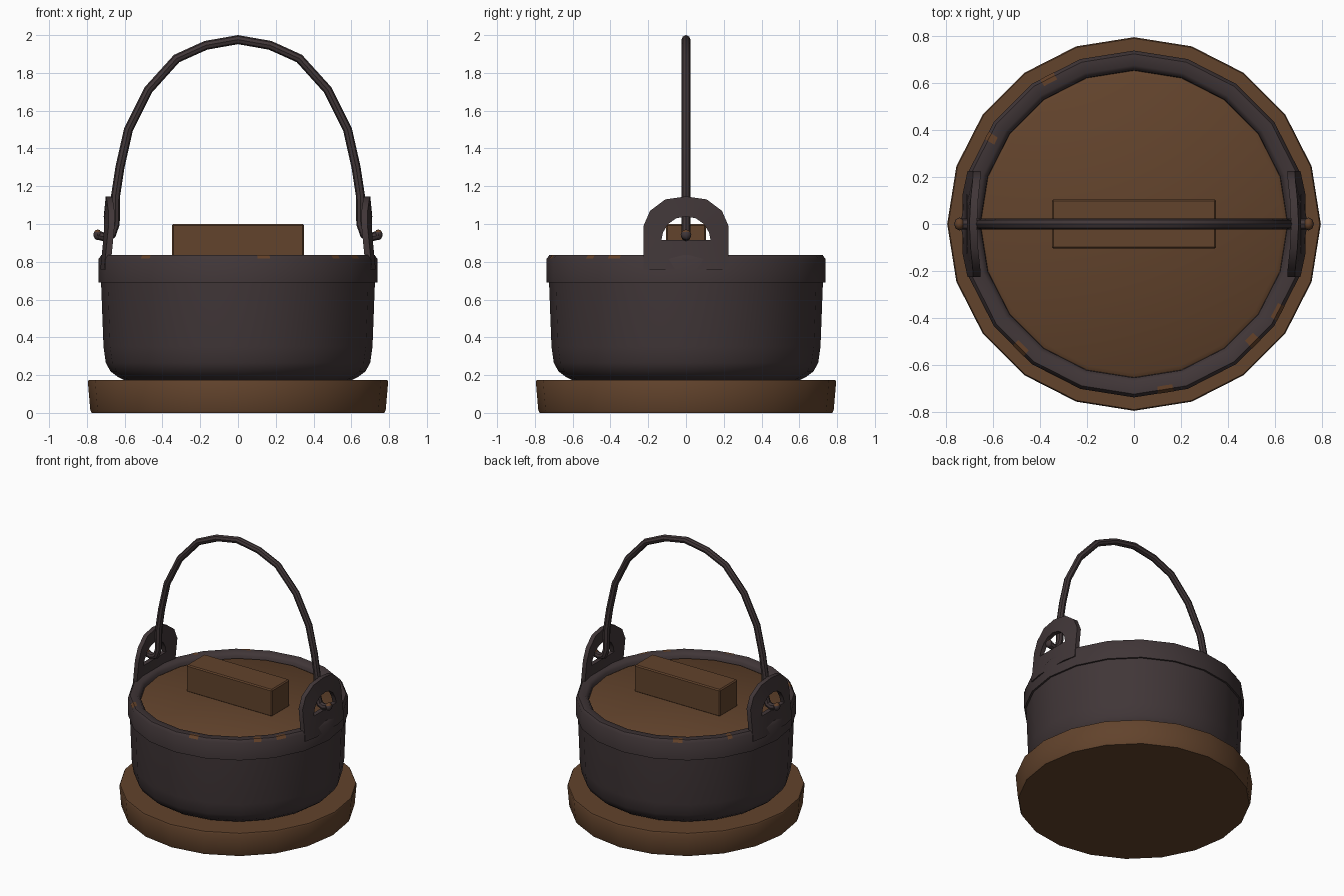
import bpy, bmesh, math, random
from mathutils import Vector

if "Cube" in bpy.data.objects:
    bpy.data.objects.remove(bpy.data.objects["Cube"])

random.seed(4)
SIDES = 20


def material(name, rgb):
    m = bpy.data.materials.new(name)
    m.diffuse_color = (*rgb, 1)
    m.use_nodes = True
    m.node_tree.nodes["Principled BSDF"].inputs["Base Color"].default_value = m.diffuse_color
    return m


IRON = material("dark iron", (0.052, 0.037, 0.039))
WOOD = material("brown wood", (0.122, 0.056, 0.025))
RUST = material("rust", (0.125, 0.053, 0.022))


def finish(name, bm, mat, angle=35):
    bmesh.ops.recalc_face_normals(bm, faces=bm.faces)
    me = bpy.data.meshes.new(name)
    bm.to_mesh(me)
    bm.free()
    me.materials.append(mat)
    ob = bpy.data.objects.new(name, me)
    bpy.context.collection.objects.link(ob)
    smooth(ob, angle)
    return ob


def smooth(ob, angle):
    bpy.ops.object.select_all(action='DESELECT')
    ob.select_set(True)
    bpy.context.view_layer.objects.active = ob
    bpy.ops.object.shade_smooth_by_angle(angle=math.radians(angle))


def lathe(name, profile, mat, angle=35):
    """Revolve (radius, z) points; both ends are capped."""
    bm = bmesh.new()
    rings = []
    for r, z in profile:
        rings.append([bm.verts.new((r * math.cos(a), r * math.sin(a), z))
                      for a in (2 * math.pi * i / SIDES for i in range(SIDES))])
    for a, b in zip(rings, rings[1:]):
        for i in range(SIDES):
            j = (i + 1) % SIDES
            bm.faces.new((a[i], a[j], b[j], b[i]))
    bm.faces.new(rings[0])
    bm.faces.new(rings[-1])
    return finish(name, bm, mat, angle)


# Wooden stand, iron pot with rim band, wooden lid
lathe("wooden_stand", [(0.775, 0), (0.782, 0.015), (0.795, 0.165), (0.79, 0.175)], WOOD, 50)
lathe("pot", [(0.60, 0.172), (0.635, 0.19), (0.675, 0.22), (0.70, 0.265), (0.712, 0.35),
              (0.725, 0.69), (0.738, 0.69), (0.738, 0.815), (0.724, 0.835),
              (0.675, 0.835), (0.655, 0.815), (0.65, 0.76)], IRON, 50)
lathe("lid", [(0.653, 0.76), (0.653, 0.795), (0.635, 0.805)], WOOD, 50)

# Lid grip block
bm = bmesh.new()
bmesh.ops.create_cube(bm, size=1)
for v in bm.verts:
    v.co = Vector((v.co.x * 0.70, v.co.y * 0.21, 0.90 + v.co.z * 0.20))
bmesh.ops.bevel(bm, geom=bm.edges[:], offset=0.008, segments=1, affect='EDGES')
finish("lid_grip", bm, WOOD, 30)

# Arched lugs with a D-shaped hole
half_outer = [(0.225, 0.91), (0.225, 0.99), (0.19, 1.07), (0.11, 1.13), (0, 1.146)]
half_inner = [(0.13, 0.915), (0.122, 0.955), (0.095, 1.0), (0.052, 1.03), (0, 1.04)]
outer = half_outer + [(-y, z) for y, z in half_outer[-2::-1]]
inner = half_inner + [(-y, z) for y, z in half_inner[-2::-1]]


def lug(name, side):
    bm = bmesh.new()

    def pt(p, depth):
        y, z = p
        x = 0.732 - 0.6 * y * y - 0.1 * (z - 0.83) - depth
        return bm.verts.new((side * x, y, z))

    layers = []
    for depth in (0, 0.032):
        o = [pt(p, depth) for p in outer]
        i = [pt(p, depth) for p in inner]
        low = [pt((y, 0.76), depth) for y in (0.225, 0.13, -0.13, -0.225)]
        for k in range(len(o) - 1):
            bm.faces.new((o[k], o[k + 1], i[k + 1], i[k]))
        bm.faces.new((low[0], o[0], i[0], low[1]))
        bm.faces.new((low[1], i[0], i[-1], low[2]))
        bm.faces.new((low[2], i[-1], o[-1], low[3]))
        layers.append(([low[0]] + o + [low[3], low[2], low[1]], i))
    for a, b in zip(*layers):
        for k in range(len(a)):
            j = (k + 1) % len(a)
            bm.faces.new((a[k], a[j], b[j], b[k]))
    finish(name, bm, IRON, 40)


# Carrying bail: one swept tube, hooked outward through both lugs
half = [(0.745, 0.942), (0.705, 0.93), (0.668, 0.945), (0.65, 1.0), (0.648, 1.15),
        (0.625, 1.3), (0.58, 1.5), (0.475, 1.71), (0.325, 1.876), (0.17, 1.946), (0, 1.976)]
path = half + [(-x, z) for x, z in half[-2::-1]]
cu = bpy.data.curves.new("bail_path", 'CURVE')
cu.dimensions = '3D'
cu.bevel_depth = 0.024
cu.bevel_resolution = 2
cu.use_fill_caps = True
sp = cu.splines.new('POLY')
sp.points.add(len(path) - 1)
for p, (x, z) in zip(sp.points, path):
    p.co = (x, 0, z, 1)
bail = bpy.data.objects.new("bail_handle", cu)
bpy.context.collection.objects.link(bail)
bpy.ops.object.select_all(action='DESELECT')
bail.select_set(True)
bpy.context.view_layer.objects.active = bail
bpy.ops.object.convert(target='MESH')
bail = bpy.context.view_layer.objects.active
bail.data.materials.clear()
bail.data.materials.append(IRON)
smooth(bail, 40)

for side, label in ((1, "right"), (-1, "left")):
    lug("lug_" + label, side)
    # Hammered knob at the hook end
    bm = bmesh.new()
    bmesh.ops.create_uvsphere(bm, u_segments=8, v_segments=6, radius=0.028)
    for v in bm.verts:
        v.co = Vector((side * 0.743 + v.co.x * 0.8, v.co.y, 0.943 + v.co.z))
    knob = finish("hook_knob_" + label, bm, IRON, 50)
    knob.data.materials.append(RUST)
    for f in knob.data.polygons:
        f.material_index = int(f.normal.z > 0.6)

# Thin rust flecks on the rim's top
bm = bmesh.new()
step = 2 * math.pi / SIDES
for k in range(SIDES):
    if k in (0, 9, 10, 19) or random.random() < 0.4:
        continue
    t = random.uniform(0.05, 0.6)
    w = random.uniform(0.12, 0.32)
    a, b = (Vector((math.cos(s * step), math.sin(s * step), 0)) for s in (k, k + 1))
    p, q = a.lerp(b, t), a.lerp(b, t + w)
    prof = [(0.739, 0.817), (0.7245, 0.8365), (random.uniform(0.69, 0.71), 0.8365)]
    rows = [[bm.verts.new((d.x * r, d.y * r, z)) for d in (p, q)] for r, z in prof]
    for u, v in zip(rows, rows[1:]):
        bm.faces.new((u[0], u[1], v[1], v[0]))
flecks = finish("rim_rust", bm, RUST, 50)
flecks.data.update()
if flecks.data.polygons[1].normal.z < 0:
    flecks.data.flip_normals()
